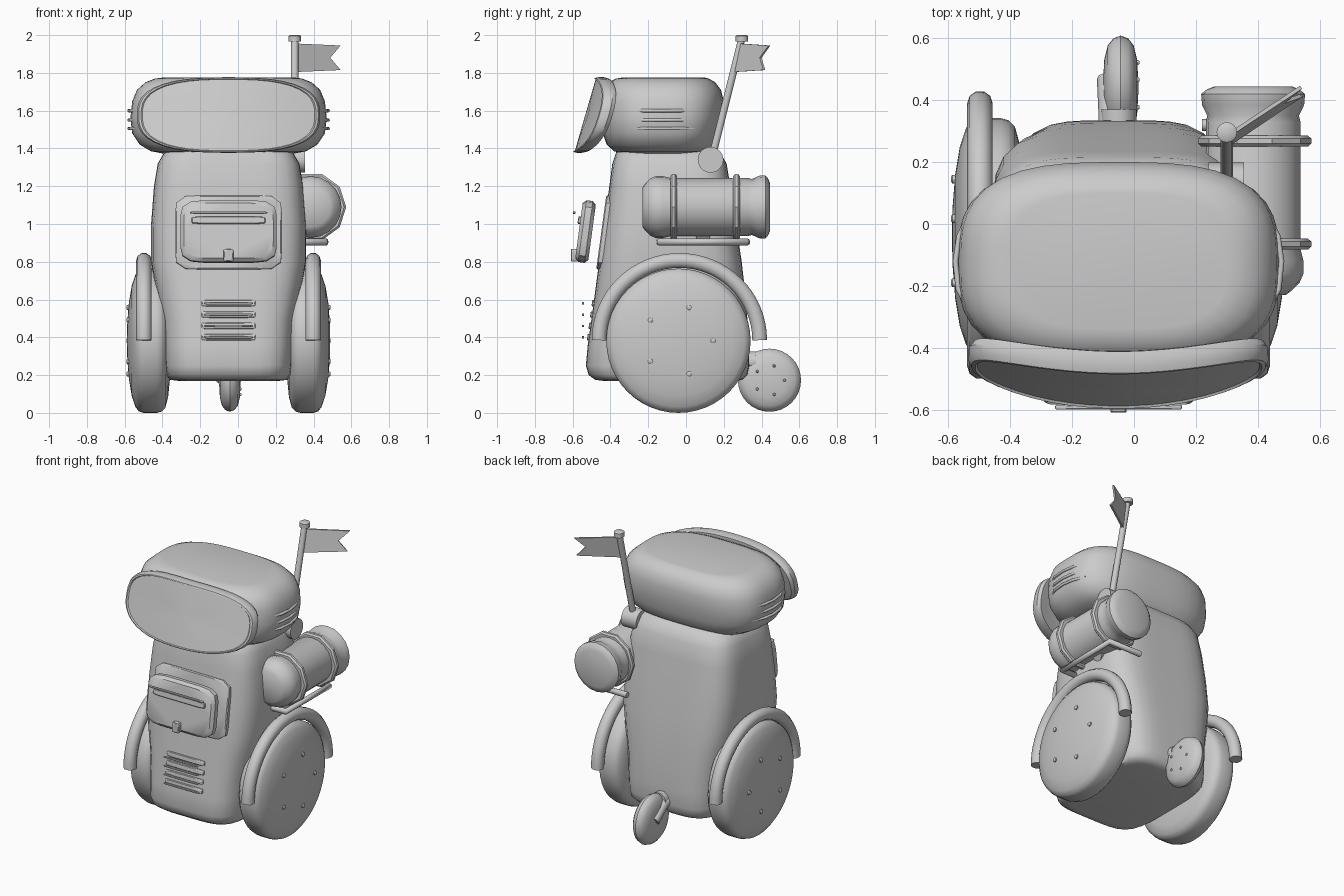
import bpy, bmesh, math
from mathutils import Vector, Matrix

if "Cube" in bpy.data.objects:
    bpy.data.objects.remove(bpy.data.objects["Cube"])

GREY = bpy.data.materials.new("plain_grey")
GREY.use_nodes = True
GREY.diffuse_color = (0.6, 0.6, 0.6, 1)
GREY.node_tree.nodes["Principled BSDF"].inputs["Base Color"].default_value = (0.6, 0.6, 0.6, 1)
CX = -0.05  # symmetry plane of the robot


def finish(ob, angle=40):
    bpy.ops.object.select_all(action='DESELECT')
    ob.select_set(True)
    bpy.context.view_layer.objects.active = ob
    bpy.ops.object.shade_smooth_by_angle(angle=math.radians(angle))
    return ob


def loft(name, rings, angle=40):
    """Closed skin through rings of equal point count, capped at both ends."""
    bm = bmesh.new()
    loops = [[bm.verts.new(p) for p in ring] for ring in rings]
    n = len(loops[0])
    for a, b in zip(loops, loops[1:]):
        for i in range(n):
            j = (i + 1) % n
            bm.faces.new((a[i], a[j], b[j], b[i]))
    bm.faces.new(loops[0])
    bm.faces.new(loops[-1])
    bmesh.ops.recalc_face_normals(bm, faces=bm.faces)
    me = bpy.data.meshes.new(name)
    bm.to_mesh(me)
    bm.free()
    me.materials.append(GREY)
    ob = bpy.data.objects.new(name, me)
    bpy.context.collection.objects.link(ob)
    return finish(ob, angle)


def squircle(a, b, power, count=48):
    """Rounded rectangle outline as 2D points."""
    pts = []
    for i in range(count):
        t = 2 * math.pi * (i + 0.5) / count
        c, s = math.cos(t), math.sin(t)
        k = (abs(c) ** power + abs(s) ** power) ** (-1 / power)
        pts.append((a * c * k, b * s * k))
    return pts


def stack(name, levels, power):
    """Horizontal rounded sections: height, half width, front y, back y."""
    return loft(name, [[(CX + x, (f + b) / 2 + y, z) for x, y in squircle(w, (b - f) / 2, power)]
                       for z, w, f, b in levels])


def lathe(name, profile, center, axis, segs=40, angle=40):
    """Revolve (radius, distance) pairs around an axis through center."""
    rot = Vector(axis).to_track_quat('Z', 'Y')
    rings = [[Vector(center) + rot @ Vector((r * math.cos(t), r * math.sin(t), d))
              for t in (2 * math.pi * i / segs for i in range(segs))] for r, d in profile]
    return loft(name, rings, angle)


def plate(name, center, w, h, depth, tilt=0.0, power=7, edge=0.006):
    """Upright rounded plate facing the front, with softened rims."""
    rows = [(-edge, -depth / 2), (0, -depth / 2 + edge), (0, depth / 2 - edge), (-edge, depth / 2)]
    ob = loft(name, [[(x, d, z) for x, z in squircle(w + o, h + o, power, 32)] for o, d in rows])
    ob.matrix_world = Matrix.Translation(center) @ Matrix.Rotation(tilt, 4, 'X')
    return ob


def tube(name, points, radius):
    cu = bpy.data.curves.new(name, 'CURVE')
    cu.dimensions = '3D'
    cu.bevel_depth, cu.bevel_resolution, cu.use_fill_caps = radius, 3, True
    sp = cu.splines.new('POLY')
    sp.points.add(len(points) - 1)
    for p, co in zip(sp.points, points):
        p.co = (*co, 1)
    sp.use_smooth = True
    cu.materials.append(GREY)
    ob = bpy.data.objects.new(name, cu)
    bpy.context.collection.objects.link(ob)
    return ob


def bolts(name, center, ring_radius, size, side):
    for i in range(5):
        t = 2 * math.pi * i / 5
        p = Vector(center) + Vector((0, ring_radius * math.cos(t), ring_radius * math.sin(t)))
        lathe(f"{name}_{i + 1}", [(size, -0.02), (size, 0.006), (size * 0.6, 0.01)], p, (side, 0, 0), 10)


def body_front(z):
    return -0.52 + (z - 0.36) * 0.135


# Torso and head
stack("body", [(0.17, 0.27, -0.44, 0.27), (0.175, 0.31, -0.48, 0.30), (0.20, 0.33, -0.515, 0.325),
               (0.25, 0.338, -0.53, 0.335), (0.36, 0.345, -0.52, 0.333), (0.50, 0.355, -0.50, 0.325),
               (0.65, 0.385, -0.48, 0.312), (0.80, 0.41, -0.46, 0.295), (1.00, 0.41, -0.433, 0.265),
               (1.20, 0.395, -0.406, 0.235), (1.32, 0.375, -0.39, 0.215), (1.38, 0.34, -0.37, 0.18),
               (1.41, 0.28, -0.32, 0.13)], 4.5)
stack("head", [(1.37, 0.33, -0.32, 0.08), (1.385, 0.41, -0.38, 0.13), (1.42, 0.47, -0.42, 0.16),
               (1.48, 0.51, -0.44, 0.18), (1.56, 0.52, -0.45, 0.195), (1.65, 0.51, -0.45, 0.20),
               (1.71, 0.485, -0.44, 0.185), (1.75, 0.44, -0.41, 0.155), (1.77, 0.39, -0.37, 0.12),
               (1.775, 0.35, -0.34, 0.10)], 3)

# Curved, leaning face screen with a rolled rim
rows = [(0.05, 0), (0.4, 0), (0.7, 0), (0.94, 0), (0.955, -0.008), (0.98, -0.006), (1.0, 0.012),
        (1.0, 0.04), (0.97, 0.065), (0.9, 0.07), (0.5, 0.07)]
loft("face_screen", [[(CX + x, -0.59 + (z + 0.195) * 0.29 + 0.36 * x * x + d, 1.577 + z)
                      for x, z in squircle(0.485 * s, 0.2 * s, 2.7)] for s, d in rows], 30)

# Paired parts: head vents, wheels, bolts, fenders
for side, word in ((1, "left"), (-1, "right")):
    for i, z in enumerate((1.505, 1.55, 1.60)):
        tube(f"{word}_head_vent_{i + 1}",
             [(CX + side * x, y, z) for x, y in ((0.49, -0.26), (0.518, -0.21), (0.527, -0.12),
                                                 (0.515, -0.04), (0.475, 0.04))], 0.009)
    hub = (CX + side * 0.41, -0.04, 0.382)
    lathe(f"{word}_wheel", [(0.03, -0.105), (0.2, -0.10), (0.3, -0.09), (0.355, -0.075), (0.375, -0.055),
                            (0.382, -0.03), (0.382, 0.04), (0.374, 0.065), (0.35, 0.083), (0.29, 0.103),
                            (0.2, 0.118), (0.1, 0.126), (0.03, 0.128)], hub, (side, 0, 0), 48)
    bolts(f"{word}_wheel_bolt", (hub[0] + side * 0.121, hub[1], hub[2]), 0.185, 0.014, side)
    tube(f"{word}_fender", [(CX + side * 0.448, -0.035 - 0.425 * math.cos(t), 0.385 + 0.422 * math.sin(t))
                            for t in (math.pi * i / 32 for i in range(33))], 0.041)

# Chest pocket with panel, zip, label bar and buckle
slope = -0.134
plate("pocket_panel", (CX, body_front(0.953) + 0.016, 0.953), 0.282, 0.197, 0.05, slope, 9)
plate("pocket", (CX, -0.532, 0.96), 0.255, 0.165, 0.07, slope, 6, 0.018)
plate("pocket_zip", (CX, -0.592, 1.06), 0.205, 0.007, 0.014, 0, 6, 0.003)
plate("pocket_bar", (CX, -0.562, 1.02), 0.195, 0.02, 0.02, slope, 8, 0.004)
plate("pocket_buckle", (CX, -0.592, 0.835), 0.026, 0.033, 0.036, 0, 9, 0.004)

# Front grille slots
for i in range(4):
    z = 0.40 + 0.06 * i
    plate(f"grille_frame_{i + 1}", (CX, body_front(z) + 0.004, z), 0.142, 0.017, 0.024, slope, 9, 0.004)
    plate(f"grille_slat_{i + 1}", (CX, -0.545, z), 0.13, 0.006, 0.012, 0, 6, 0.002)

# Rear caster with its side arm
caster = (-0.043, 0.442, 0.173)
lathe("caster_wheel", [(0.02, -0.057), (0.09, -0.053), (0.135, -0.042), (0.158, -0.024), (0.167, 0),
                       (0.158, 0.024), (0.135, 0.042), (0.09, 0.053), (0.02, 0.057)], caster, (1, 0, 0), 32)
bolts("caster_bolt", (0.008, 0.442, 0.173), 0.08, 0.008, 1)
tube("caster_arm", [(-0.08, 0.22, 0.285), (-0.08, 0.36, 0.255), (-0.085, 0.47, 0.18)], 0.035)
tube("caster_bracket", [(-0.05, 0.25, 0.27), (-0.05, 0.37, 0.27)], 0.058)

# Canister with straps on a side rack
barrel = (0.385, 0, 1.09)
lathe("canister", [(0.105, -0.23), (0.125, -0.215), (0.15, -0.19), (0.163, -0.16), (0.163, -0.12),
                   (0.153, -0.08), (0.153, 0.33), (0.148, 0.35), (0.165, 0.385), (0.168, 0.42),
                   (0.15, 0.435), (0.125, 0.445)], barrel, (0, 1, 0), 20)
for word, y in (("front", -0.065), ("rear", 0.268)):
    lathe(f"canister_strap_{word}", [(0.14, -0.018), (0.172, -0.018), (0.183, -0.008), (0.183, 0.008),
                                     (0.172, 0.018), (0.14, 0.018)], (0.39, y, 1.09), (0, 1, 0), 10, 30)
tube("canister_rack", [(0.27, -0.14, 0.905), (0.46, -0.14, 0.905), (0.465, 0.32, 0.905), (0.22, 0.32, 0.905)], 0.02)
tube("canister_strut", [(0.30, 0.09, 1.0), (0.38, 0.09, 0.94)], 0.04)

# Flag pole on a round pivot
lathe("pole_pivot", [(0.068, 0), (0.068, 0.115)], (0.24, 0.13, 1.34), (1, 0, 0), 28)
foot, tip = Vector((0.30, 0.14, 1.36)), Vector((0.30, 0.296, 1.985))
tube("flag_pole", [foot, tip], 0.02)
lathe("pole_cap", [(0.033, -0.02), (0.033, 0.01), (0.026, 0.015)], tip, (0, 0, 1), 16)
outline = [(0.31, 0.29, 1.955), (0.54, 0.442, 1.945), (0.485, 0.395, 1.88), (0.54, 0.415, 1.815),
           (0.31, 0.26, 1.805)]
offset = Vector((-0.56, 0.83, 0)) * 0.006
loft("flag", [[Vector(p) + offset * s for p in outline] for s in (-1, 1)], 20)
